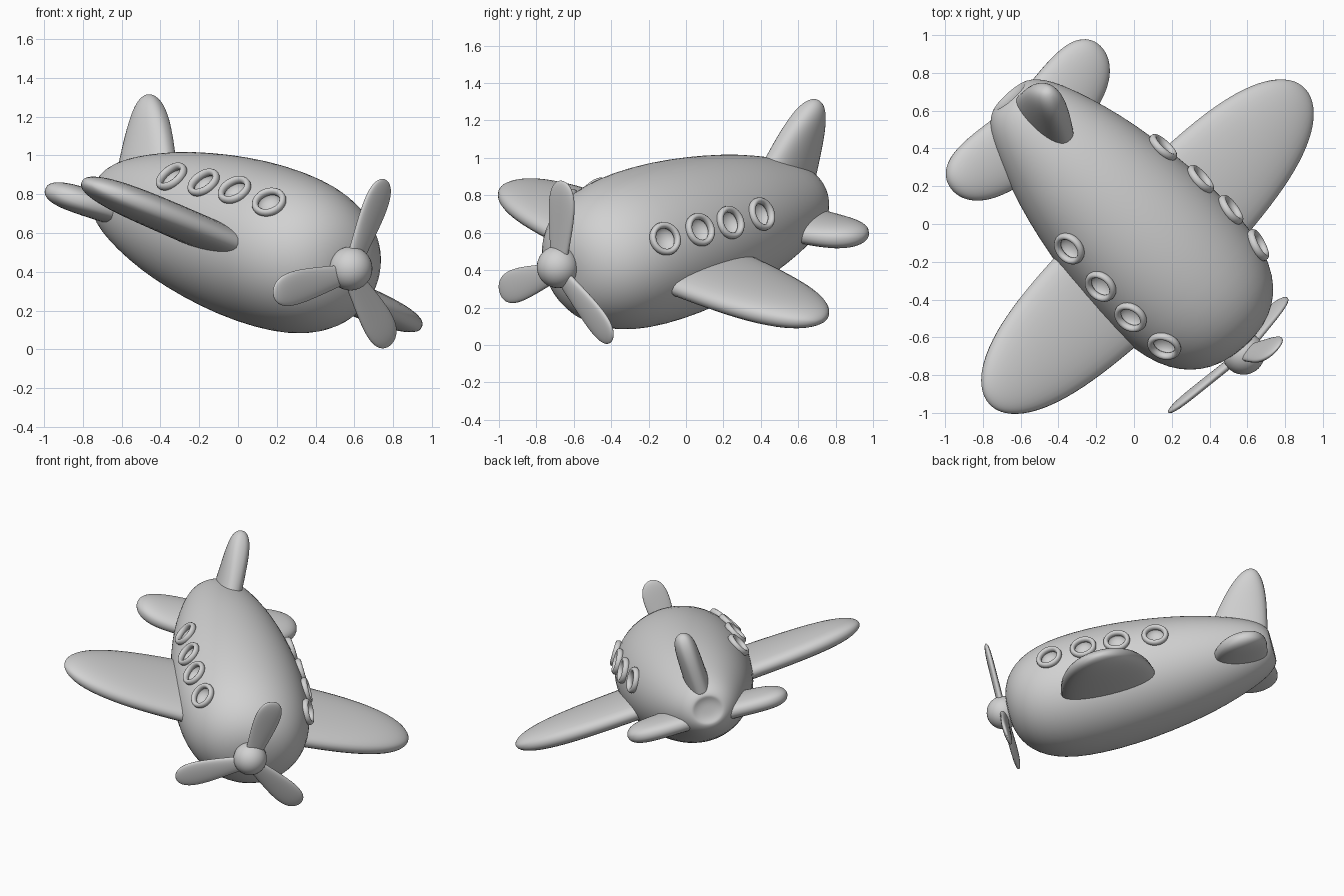
import bpy, bmesh, math
from mathutils import Matrix, Vector

if "Cube" in bpy.data.objects:
    bpy.data.objects.remove(bpy.data.objects["Cube"])

# Aircraft frame: X forward, Y left, Z up, origin at the propeller hub
FWD = Vector((0.643, -0.736, -0.206)).normalized()
LEFT = Vector((0.672, 0.680, -0.293))
LEFT = (LEFT - FWD * LEFT.dot(FWD)).normalized()
UP = FWD.cross(LEFT)
POSE = Matrix.Translation((0.58, -0.685, 0.417)) @ Matrix((FWD, LEFT, UP)).transposed().to_4x4()

grey = bpy.data.materials.new("plain_grey")
grey.diffuse_color = (0.64, 0.64, 0.64, 1)
grey.use_nodes = True
grey.node_tree.nodes["Principled BSDF"].inputs["Base Color"].default_value = grey.diffuse_color

X, Y, Z = Vector((1, 0, 0)), Vector((0, 1, 0)), Vector((0, 0, 1))


def finish(name, bm):
    """Pose the mesh, shade it smooth and add it to the scene."""
    bmesh.ops.recalc_face_normals(bm, faces=bm.faces)
    bm.transform(POSE)
    me = bpy.data.meshes.new(name)
    bm.to_mesh(me)
    bm.free()
    me.materials.append(grey)
    me.shade_smooth()
    ob = bpy.data.objects.new(name, me)
    bpy.context.collection.objects.link(ob)
    return ob


def loft(bm, rings):
    """Skin closed rings of points and cap both ends."""
    rows = [[bm.verts.new(p) for p in ring] for ring in rings]
    n = len(rows[0])
    for a, b in zip(rows, rows[1:]):
        for i in range(n):
            bm.faces.new((a[i], a[(i + 1) % n], b[(i + 1) % n], b[i]))
    bm.faces.new(rows[0])
    bm.faces.new(rows[-1])


def petal(name, origin, chord, span, thick, s0, s1, width, depth, sweep, power=4, full=0.8):
    """Rounded blade; width, depth and sweep are (root, tip) pairs."""
    bm = bmesh.new()
    rings = []
    bulge = lambda v: math.copysign(abs(v) ** full, v)
    for k in range(25):
        t = math.sin(k / 24 * math.pi / 2) * 0.9995
        s = s0 + (s1 - s0) * t
        f = s / s1
        taper = math.sqrt(1 - f ** power)
        blunt = math.sqrt(1 - f ** (power * 2))
        mix = lambda p: p[0] + (p[1] - p[0]) * f
        ring = []
        for i in range(32):
            a = i / 32 * math.tau
            ring.append(origin + span * s
                        + chord * (mix(sweep) + mix(width) * taper * math.cos(a))
                        + thick * (mix(depth) * blunt * bulge(math.sin(a))))
        rings.append(ring)
    loft(bm, rings)
    return finish(name, bm)


# Fuselage: elliptical barrel with blunt nose and dished tail end
PROFILE = [(-0.035, 0.03), (-0.04, 0.12), (-0.075, 0.21), (-0.13, 0.28), (-0.21, 0.341),
           (-0.33, 0.388), (-0.48, 0.414), (-0.7, 0.422), (-0.95, 0.407), (-1.2, 0.372),
           (-1.4, 0.332), (-1.58, 0.28), (-1.72, 0.23), (-1.815, 0.182), (-1.865, 0.135),
           (-1.88, 0.1), (-1.874, 0.088), (-1.862, 0.06), (-1.859, 0.02)]
WIDE, LIFT = 1.09, -0.018


def side_at(a):
    return 0.035 + 0.035 * a


def radius_at(a):
    for (a0, r0), (a1, r1) in zip(PROFILE, PROFILE[1:]):
        if a1 <= a <= a0:
            return r0 + (r1 - r0) * (a0 - a) / (a0 - a1)


bm = bmesh.new()
loft(bm, [[Vector((a, side_at(a) + r * WIDE * math.cos(i / 48 * math.tau),
                   LIFT + r * math.sin(i / 48 * math.tau))) for i in range(48)]
          for a, r in PROFILE])
body = finish("fuselage", bm)

# Window frames, with cutters for the hollow portholes
cut = bmesh.new()
WINDOWS = [(-0.37, 0.17), (-0.61, 0.173), (-0.84, 0.16), (-1.1, 0.14)]
for side, tag, da, du in ((1, "left", -0.035, 0.025), (-1, "right", 0, 0)):
    for k, (a, u) in enumerate(WINDOWS):
        a, u = a + da, u + du
        r = radius_at(a)
        l = r * WIDE * math.sqrt(1 - ((u - LIFT) / r) ** 2)
        slope = (radius_at(a + 0.06) - radius_at(a - 0.06)) / 0.12
        normal = Vector((-slope, side * l / (r * WIDE * WIDE), (u - LIFT) / r)).normalized()
        centre = Vector((a, side_at(a) + side * l, u))
        place = Matrix.Translation(centre) @ normal.to_track_quat('Z', 'Y').to_matrix().to_4x4()
        bmesh.ops.create_uvsphere(cut, u_segments=24, v_segments=12, radius=0.07,
                                  matrix=place @ Matrix.Diagonal((1, 1, 0.7, 1)))
        bm = bmesh.new()
        grid = [[bm.verts.new(place @ Vector((
            (0.074 + 0.017 * math.cos(q)) * math.cos(p),
            (0.074 + 0.017 * math.cos(q)) * math.sin(p), 0.004 + 0.022 * math.sin(q))))
            for q in (j / 12 * math.tau for j in range(12))]
            for p in (i / 32 * math.tau for i in range(32))]
        for i in range(32):
            for j in range(12):
                bm.faces.new((grid[i][j], grid[(i + 1) % 32][j],
                              grid[(i + 1) % 32][(j + 1) % 12], grid[i][(j + 1) % 12]))
        finish(f"{tag}_window_frame_{k + 1}", bm)
cutter = finish("porthole_cutter", cut)
cutter.hide_render = True

# Smooth the fuselage, hollow out the portholes and bake the result
sub = body.modifiers.new("smooth", 'SUBSURF')
sub.levels = sub.render_levels = 1
hole = body.modifiers.new("portholes", 'BOOLEAN')
hole.object, hole.operation, hole.solver = cutter, 'DIFFERENCE', 'EXACT'
deps = bpy.context.evaluated_depsgraph_get()
baked = bpy.data.meshes.new_from_object(body.evaluated_get(deps))
body.modifiers.clear()
body.data = baked
baked.shade_smooth()
baked.set_sharp_from_angle(angle=math.radians(40))
bpy.data.objects.remove(cutter)

# Main wings and tailplanes, mirrored left and right; the tailplane is slightly rolled
ROLL = Matrix.Rotation(0.08, 3, 'X')
for side, tag in ((1, "left"), (-1, "right")):
    petal(f"{tag}_wing", Vector((0, 0.015, -0.085)), X, Y * side, Z, 0.2, 1.235,
          (0.345, 0.295), (0.085, 0.085), (-0.74, -0.76))
    petal(f"{tag}_tailplane", Vector((0, -0.02, -0.09)), X, ROLL @ Y * side, ROLL @ Z, 0.08, 0.56,
          (0.2, 0.18), (0.075, 0.07), (-1.62, -1.71), power=5)

# Tail fin, swept backwards with a blunt tip
petal("tail_fin", Vector((0, -0.03, 0)), X, Z, Y, 0.08, 0.54,
      (0.25, 0.12), (0.085, 0.075), (-1.6, -1.85), power=5)

# Propeller: round hub and three slightly pitched blades
bm = bmesh.new()
bmesh.ops.create_uvsphere(bm, u_segments=32, v_segments=16, radius=0.113)
finish("propeller_hub", bm)
for k in range(3):
    turn = Matrix.Rotation(k * math.tau / 3, 3, 'X')
    pitch = math.radians(-5)
    across = turn @ Vector((math.sin(pitch), math.cos(pitch), 0))
    through = turn @ Vector((math.cos(pitch), -math.sin(pitch), 0))
    petal(f"propeller_blade_{k + 1}", Vector((0, 0.005, -0.022)), across, turn @ Z, through,
          0.04, 0.515, (0.045, 0.12), (0.024, 0.022), (0, 0), power=5)
